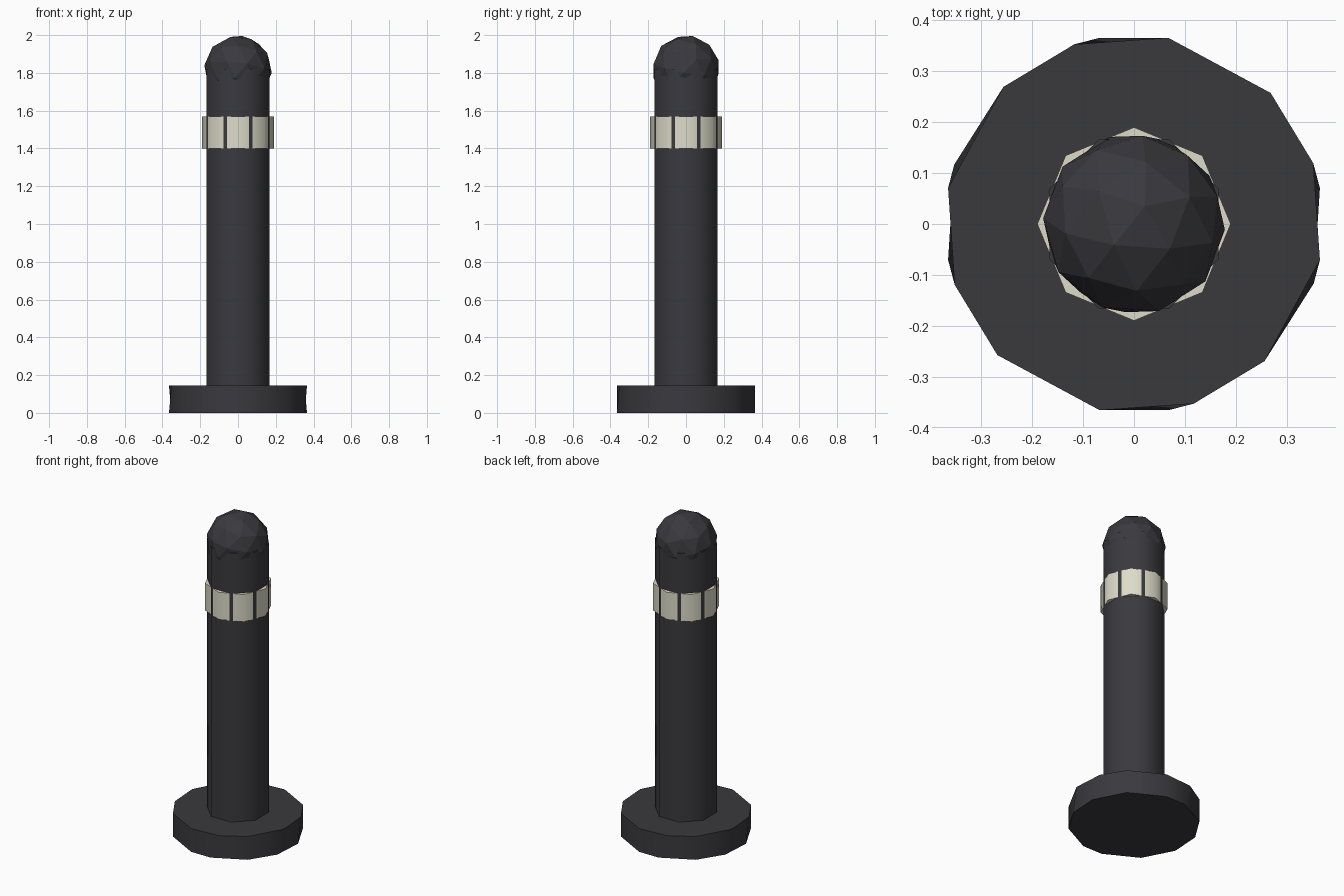
import bpy, bmesh, math
from mathutils import Matrix, Vector

cube = bpy.data.objects.get("Cube")
if cube:
    bpy.data.objects.remove(cube, do_unlink=True)


def make_material(name, rgb):
    mat = bpy.data.materials.new(name)
    mat.use_nodes = True
    mat.diffuse_color = (*rgb, 1)
    mat.node_tree.nodes["Principled BSDF"].inputs["Base Color"].default_value = (*rgb, 1)
    return mat


def make_object(name, bm, mat, smooth_angle=None):
    bmesh.ops.recalc_face_normals(bm, faces=bm.faces)
    mesh = bpy.data.meshes.new(name)
    bm.to_mesh(mesh)
    bm.free()
    mesh.materials.append(mat)
    obj = bpy.data.objects.new(name, mesh)
    bpy.context.collection.objects.link(obj)
    if smooth_angle:
        bpy.ops.object.select_all(action='DESELECT')
        obj.select_set(True)
        bpy.context.view_layer.objects.active = obj
        bpy.ops.object.shade_smooth_by_angle(angle=math.radians(smooth_angle))
    return obj


def prism(low_angles, high_angles, radius, z_low, z_high):
    """Closed prism whose lower and upper rims may be twisted apart."""
    bm = bmesh.new()

    def ring(angles, z):
        return [bm.verts.new((radius * math.cos(math.radians(a)),
                              radius * math.sin(math.radians(a)), z)) for a in angles]

    low, high = ring(low_angles, z_low), ring(high_angles, z_high)
    bm.faces.new(low)
    bm.faces.new(high)
    for i in range(len(low)):
        j = (i + 1) % len(low)
        bm.faces.new((low[i], low[j], high[j], high[i]))
    return bm


def both_halves(angles):
    return angles + [a + 180 for a in angles]


charcoal = make_material("charcoal", (0.042, 0.041, 0.048))
cream = make_material("cream", (0.73, 0.71, 0.58))

# Wide foot, slightly irregular twelve-sided disc
foot_low = both_halves([10.9, 43.8, 79.6, 100.4, 133.6, 161.7])
foot_high = both_halves([18.7, 43.8, 79.6, 108.4, 133.6, 169.1])
make_object("base", prism(foot_low, foot_high, 0.372, 0, 0.145), charcoal, 50)

# Eight-sided post
post_angles = [22.5 + 45 * i for i in range(8)]
make_object("post", prism(post_angles, post_angles, 0.18, 0.14, 1.82), charcoal, 50)

# Pale band turned half a step, so the post corners split it into plates
band_angles = [45 * i for i in range(8)]
make_object("band", prism(band_angles, band_angles, 0.19, 1.4, 1.57), cream, 50)

# Faceted dome, tipped a little off the vertical
bm = bmesh.new()
bmesh.ops.create_icosphere(bm, subdivisions=2, radius=0.18)
tip = Vector((0.022, 0.035, 0.175))
tilt = Vector((0, 0, 1)).rotation_difference(tip).to_matrix().to_4x4()
turn = Matrix.Rotation(math.radians(15), 4, 'Z')
bm.transform(Matrix.Translation((0, 0, 1.82)) @ tilt @ turn)
make_object("dome", bm, charcoal)
